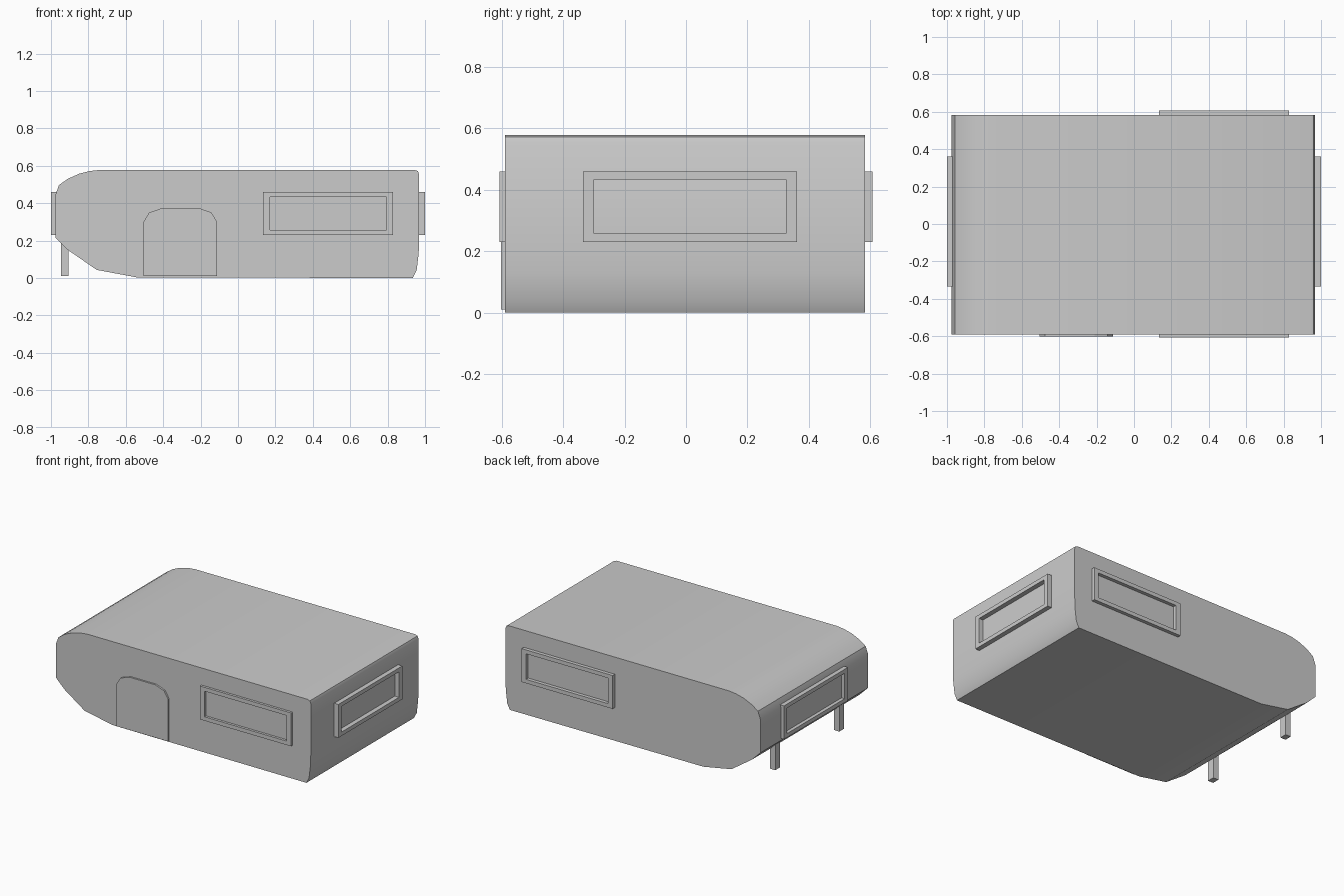
import bpy, bmesh
from mathutils import Vector

if "Cube" in bpy.data.objects:
    bpy.data.objects.remove(bpy.data.objects["Cube"])


def finish(name, bm, smooth=False):
    bmesh.ops.recalc_face_normals(bm, faces=bm.faces)
    mesh = bpy.data.meshes.new(name)
    bm.to_mesh(mesh)
    bm.free()
    obj = bpy.data.objects.new(name, mesh)
    bpy.context.collection.objects.link(obj)
    if smooth:
        bpy.ops.object.select_all(action='DESELECT')
        obj.select_set(True)
        bpy.context.view_layer.objects.active = obj
        bpy.ops.object.shade_smooth_by_angle(angle=0.52)
    return obj


def prism(name, profile, y0, y1, smooth=False):
    """Extrude an (x, z) outline along y."""
    bm = bmesh.new()
    face = bm.faces.new([bm.verts.new((x, y0, z)) for x, z in profile])
    ext = bmesh.ops.extrude_face_region(bm, geom=[face])
    moved = [v for v in ext["geom"] if isinstance(v, bmesh.types.BMVert)]
    bmesh.ops.translate(bm, verts=moved, vec=(0, y1 - y0, 0))
    return finish(name, bm, smooth)


def frame(name, axis, inner, outer, a0, a1, z0=0.23, z1=0.46, rim=0.035, rim_z=0.027):
    """Rectangular window surround facing along axis 'x' or 'y'."""
    bm = bmesh.new()

    def loop(depth, dx, dz):
        corners = [(a0 + dx, z0 + dz), (a1 - dx, z0 + dz), (a1 - dx, z1 - dz), (a0 + dx, z1 - dz)]
        return [bm.verts.new((depth, a, z) if axis == 'x' else (a, depth, z)) for a, z in corners]

    loops = [loop(inner, 0, 0), loop(outer, 0, 0), loop(outer, rim, rim_z), loop(inner, rim, rim_z)]
    for i in range(4):
        p, q = loops[i], loops[(i + 1) % 4]
        for j in range(4):
            k = (j + 1) % 4
            bm.faces.new((p[j], p[k], q[k], q[j]))
    return finish(name, bm)


# Body shell: rounded nose at the left, squared tail at the right
body = [(-0.54, 0.003), (0.935, 0.0), (0.955, 0.04), (0.966, 0.13), (0.968, 0.2),
        (0.968, 0.555), (0.961, 0.572), (0.943, 0.578), (-0.735, 0.578),
        (-0.79, 0.572), (-0.85, 0.557), (-0.91, 0.53), (-0.957, 0.497),
        (-0.976, 0.445), (-0.976, 0.215), (-0.91, 0.15), (-0.755, 0.043)]
prism("body", body, -0.59, 0.583, smooth=True)

# Door panel with a rounded top
door = [(-0.505, 0.01), (-0.112, 0.01), (-0.112, 0.30), (-0.142, 0.35),
        (-0.21, 0.374), (-0.404, 0.374), (-0.475, 0.35), (-0.505, 0.30)]
prism("door", door, -0.58, -0.602)

# Window surrounds on all four sides
frame("front_window_frame", 'y', -0.585, -0.607, 0.135, 0.83)
frame("back_window_frame", 'y', 0.578, 0.607, 0.135, 0.83)
frame("right_window_frame", 'x', 0.96, 1.0, -0.335, 0.361)
frame("left_window_frame", 'x', -0.965, -1.0, -0.335, 0.361)

# Support legs under the nose
leg = [(-0.947, 0.01), (-0.907, 0.01), (-0.907, 0.22), (-0.947, 0.22)]
for side, y in (("front", -0.342), ("back", 0.355)):
    prism(side + "_leg", leg, y - 0.025, y + 0.025)
